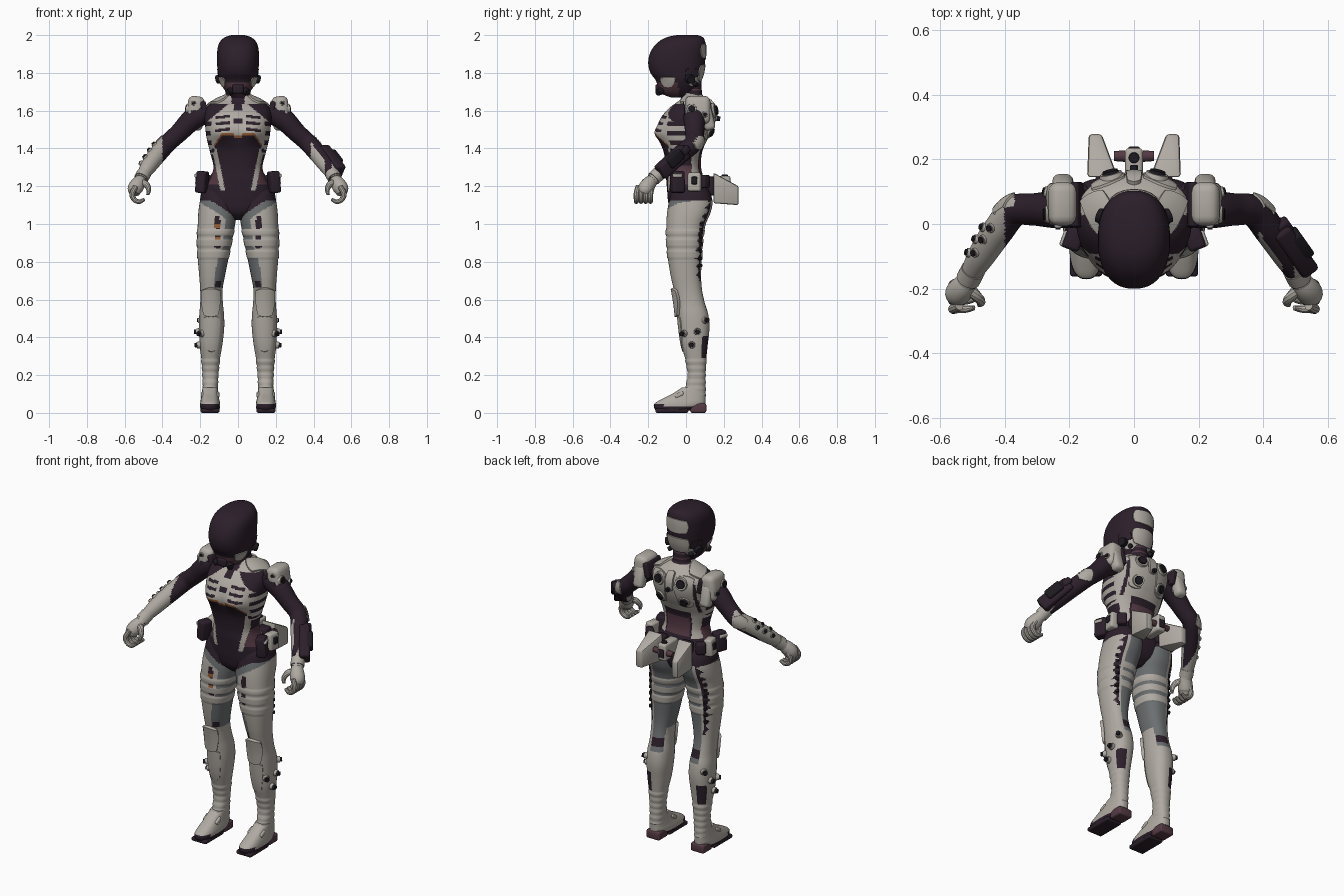
import bpy, bmesh, math
from mathutils import Vector as V, Matrix, Euler
from mathutils.bvhtree import BVHTree

if "Cube" in bpy.data.objects:
    bpy.data.objects.remove(bpy.data.objects["Cube"])

def material(name, r, g, b):
    m = bpy.data.materials.new(name)
    m.diffuse_color = (r, g, b, 1)
    m.use_nodes = True
    m.node_tree.nodes["Principled BSDF"].inputs["Base Color"].default_value = m.diffuse_color
    return m

LIGHT, DARK, GRAY, MAUVE, ORANGE, BLACK = range(6)
MATS = [material("bone_white", .43, .40, .36), material("dark_plum", .025, .014, .024),
        material("cool_gray", .15, .16, .165), material("mauve", .09, .042, .058),
        material("burnt_orange", .30, .11, .035), material("black", .012, .010, .014)]

def finish(name, bm, mat):
    """Colour by index or rule(centre, normal), mark sharp edges, link; returns a BVH tree."""
    bmesh.ops.recalc_face_normals(bm, faces=bm.faces[:])
    bm.normal_update()
    for f in bm.faces:
        f.smooth = True
        f.material_index = mat(f.calc_center_median(), f.normal) if callable(mat) else 0
    for e in bm.edges:
        if len(e.link_faces) == 2 and e.calc_face_angle(0) > .6:
            e.smooth = False
    me = bpy.data.meshes.new(name)
    bm.to_mesh(me)
    for m in (MATS if callable(mat) else [MATS[mat]]):
        me.materials.append(m)
    bpy.context.collection.objects.link(bpy.data.objects.new(name, me))
    tree = BVHTree.FromBMesh(bm)
    bm.free()
    return tree

def curve(tab, t):
    """Smooth interpolation of table rows keyed by their first column."""
    i = 0
    while i < len(tab) - 2 and t > tab[i + 1][0]:
        i += 1
    a, b = tab[i], tab[i + 1]
    p, n = tab[max(i - 1, 0)], tab[min(i + 2, len(tab) - 1)]
    h = b[0] - a[0]
    u = (t - a[0]) / h
    out = []
    for k in range(1, len(a)):
        ma, mb = (b[k] - p[k]) / (b[0] - p[0]) * h, (n[k] - a[k]) / (n[0] - a[0]) * h
        out.append((2*u**3 - 3*u*u + 1)*a[k] + (u**3 - 2*u*u + u)*ma + (3*u*u - 2*u**3)*b[k] + (u**3 - u*u)*mb)
    return out

def skin(name, rings, mat):
    bm = bmesh.new()
    vs = [[bm.verts.new(p) for p in r] for r in rings]
    n = len(vs[0])
    for a, b in zip(vs, vs[1:]):
        for i in range(n):
            bm.faces.new((a[i], a[(i + 1) % n], b[(i + 1) % n], b[i]))
    bm.faces.new(vs[0])
    bm.faces.new(vs[-1])
    return finish(name, bm, mat)

def loft(name, tab, mat, seg=64, rows=60, s=1, p=2.3, shape=None):
    """Stack of rounded slices; table rows are z, x min, x max, y front, y back."""
    rings = []
    for j in range(rows + 1):
        z = tab[0][0] + (tab[-1][0] - tab[0][0]) * j / rows
        x0, x1, y0, y1 = curve(tab, z)
        c, ring = V(((x0 + x1) / 2, (y0 + y1) / 2, z)), []
        for i in range(seg):
            co, si = math.cos(math.tau * i / seg), math.sin(math.tau * i / seg)
            v = c + V(((x1 - x0) / 2 * math.copysign(abs(co) ** (2 / p), co),
                       (y1 - y0) / 2 * math.copysign(abs(si) ** (2 / p), si), 0))
            if shape:
                v = shape(v, c)
            ring.append((v.x * s, v.y, v.z))
        rings.append(ring)
    return skin(name, rings, mat)

def tube(name, pts, mat, seg=12, rows=12, s=1):
    """Tube through points (x, y, z, radius)."""
    tab, rings, n = [(i, *q) for i, q in enumerate(pts)], [], len(pts) - 1
    for j in range(rows + 1):
        t = n * j / rows
        q = curve(tab, t)
        d = (V(curve(tab, min(t + .05, n))[:3]) - V(curve(tab, max(t - .05, 0))[:3])).normalized()
        u = d.cross(V((0, 1, 0))).normalized()
        w = d.cross(u)
        rings.append([[(a[0] * s), a[1], a[2]] for a in
                      (V(q[:3]) + q[3] * (u * math.cos(k) + w * math.sin(k))
                       for k in (math.tau * i / seg for i in range(seg)))])
    return skin(name, rings, mat)

def box(name, loc, size, mat, rot=(0, 0, 0), bevel=.012, s=1):
    bm = bmesh.new()
    bmesh.ops.create_cube(bm, size=1)
    bmesh.ops.scale(bm, vec=size, verts=bm.verts)
    bmesh.ops.bevel(bm, geom=bm.edges[:], offset=bevel, segments=3, profile=.5, affect='EDGES')
    bm.transform(Matrix.Translation(loc) @ Euler(rot).to_matrix().to_4x4())
    bmesh.ops.scale(bm, vec=(s, 1, 1), verts=bm.verts)
    return finish(name, bm, mat)

def disc(name, loc, axis, r, h, mat, r2=None):
    bm = bmesh.new()
    bmesh.ops.create_cone(bm, cap_ends=True, segments=20, radius1=r, radius2=r2 or r * .85, depth=h)
    bm.transform(Matrix.Translation(loc) @ V(axis).to_track_quat('Z', 'Y').to_matrix().to_4x4())
    return finish(name, bm, mat)

def hit(tree, o, d):
    p, n, _, _ = tree.ray_cast(V(o), V(d).normalized())
    if p is None:
        p, n, _, _ = tree.find_nearest(V(o))
    return p, n

def stud(name, tree, o, d, r=.013, h=.016, rim=True):
    p, n = hit(tree, o, d)
    if rim:
        disc(name + "_rim", p, n, r * 1.45, h, LIGHT)
    disc(name, p + n * h * .4, n, r, h, BLACK)

def plate(name, tree, o, d, w, h, thick, mat, taper=1):
    """Armour plate projected on to a surface."""
    d = V(d).normalized()
    u = d.cross(V((0, 0, 1))).normalized()
    up = u.cross(d)
    ts, bm, grid = [-1, -.94, -.7, -.4, -.1, .1, .4, .7, .94, 1], bmesh.new(), []
    for b in ts:
        row = []
        for a in ts:
            x, y = a * math.sqrt(1 - .28 * b * b), b * math.sqrt(1 - .28 * a * a)
            k = 1 + (taper - 1) * (1 - b) / 2
            p, n = hit(tree, V(o) + u * x * k * w / 2 + up * y * h / 2, d)
            row.append(bm.verts.new(p + n * (-.004 if 1 in (abs(a), abs(b)) else thick)))
        grid.append(row)
    for r, q in zip(grid, grid[1:]):
        for i in range(len(ts) - 1):
            bm.faces.new((r[i], r[i + 1], q[i + 1], q[i]))
    return finish(name, bm, mat)

sym = lambda tab: [(z, -w, w, f, b) for z, w, f, b in tab]

# Torso: dark suit with bone chest, rib strips and back shell
def torso_rule(c, n):
    a, y, z = abs(c.x), c.y, c.z
    if z > 1.68:
        return DARK
    if y > .03:
        if z > 1.41:
            return DARK if .125 < a < .14 and z < 1.6 else LIGHT
        if 1.26 < z < 1.37 and a < .075:
            return MAUVE
        return LIGHT if a > .085 and z > 1.25 else DARK
    edge = 1.475 - max(0, a - .085) * 1.5 - .012 * (a < .02)
    strip = .085 + .2 * (z - 1.2)
    if z < 1.6 and a < .125 and abs(z - edge) < .006:
        return ORANGE
    if z > edge:
        if z > 1.635:
            return LIGHT if a > .035 else DARK
        if a > .178 - (z - 1.53) * 1.2 or (a < .02 and (z > 1.6 or 1.53 < z < 1.56)):
            return DARK
        if a > .14 and y > -.10 and (z - 1.42) % .05 < .02:
            return DARK
        return DARK if .045 < a < .12 and 1.5 < z + a * .12 < 1.605 and (z + a * .12 - 1.5) % .035 < .015 else LIGHT
    if z > 1.37 and a > .125:
        return DARK if (z - 1.38) % .05 < .02 and -.09 < y < -.02 else LIGHT
    if 1.18 < z < 1.4 and abs(a - strip) < .013:
        return LIGHT
    return MAUVE if 1.21 < z < 1.31 and a > strip else DARK

def bust(v, c):
    if v.y < c.y:
        v.y -= .022 * math.exp(-((abs(v.x) - .08) / .05) ** 2 - ((v.z - 1.48) / .045) ** 2)
    return v

torso = loft("torso", sym([(1.02, .04, -.04, .05), (1.06, .13, -.08, .10), (1.12, .18, -.095, .125),
    (1.18, .178, -.10, .118), (1.24, .148, -.105, .095), (1.30, .13, -.106, .08), (1.38, .148, -.118, .085),
    (1.44, .163, -.14, .11), (1.48, .17, -.153, .13), (1.52, .174, -.15, .145), (1.57, .178, -.128, .155),
    (1.62, .165, -.082, .148), (1.655, .115, -.035, .12), (1.68, .06, -.02, .09), (1.70, .045, -.01, .08)]),
    torso_rule, 128, 150, shape=bust)
loft("neck", sym([(1.62, .06, -.04, .09), (1.68, .05, -.02, .085), (1.78, .052, -.04, .08)]),
     lambda c, n: MAUVE if c.z % .03 < .01 else DARK, 32, 20)

# Helmet: smooth dark dome with bone panels, breather and ear pods
def head_rule(c, n):
    if c.z > 1.775 + .1 * max(0, c.y + .02):
        return DARK
    return LIGHT if c.y > .02 and c.z > 1.73 else (MAUVE if c.z < 1.75 and c.y < -.04 else DARK)

head = loft("helmet", sym([(1.67, .03, -.08, .03), (1.69, .055, -.13, .04), (1.72, .078, -.148, .056),
    (1.76, .097, -.16, .078), (1.80, .106, -.188, .092), (1.85, .111, -.2, .1), (1.90, .111, -.192, .104),
    (1.94, .106, -.17, .104), (1.97, .092, -.138, .1), (1.99, .067, -.098, .088), (2.0, .035, -.05, .06)]),
    head_rule, 72, 80)
plate("helmet_rear_panel", head, (0, .5, 1.915), (0, -1, 0), .15, .085, .004, LIGHT)
plate("helmet_nape_panel", head, (0, .5, 1.80), (0, -1, 0), .16, .095, .005, LIGHT, .8)
box("breather", (0, -.135, 1.715), (.06, .055, .05), DARK)
for s in (1, -1):
    side = "left" if s > 0 else "right"
    disc(side + "_breather_filter", (s * .045, -.14, 1.70), (s * .6, -.7, -.3), .02, .03, BLACK)
    plate(side + "_cheek_plate", head, (s * .5, -.095, 1.752), (-s, 0, 0), .095, .055, .005, LIGHT, .5)
    plate(side + "_temple_panel", head, (s * .5, .03, 1.80), (-s, 0, 0), .07, .05, .006, DARK)
    stud(side + "_ear_pod", head, (s * .5, .02, 1.77), (-s, 0, 0), .026, .026, False)
    stud(side + "_jaw_knob", head, (s * .5, .045, 1.745), (-s, 0, 0), .014, .024, False)

# Leg colours: bone outer shell, gray inner suit, dark rear seam
STRAPS = ((.82, .86), (.88, .92), (.94, .97))
in_strap = lambda z: any(a < z < b for a, b in STRAPS)

def leg_rule(s):
    def rule(c, n):
        a, y, z, nx, ny = abs(c.x), c.y, c.z, n.x * s, n.y
        if z > .66:
            vee = 1.03 + .65 * a
            if (z > vee and y < .05) or z > 1.125:
                return DARK
            if ny > .35 and .4 < nx < .68 + .12 * math.sin(z * 140) and z > .7:
                return DARK
            if in_strap(z):
                return LIGHT
            if ny < -.5 and .095 < a < .122 and .87 < z < 1.04:
                return ORANGE if s < 0 and z % .07 < .02 else DARK
            if z > vee - .045 and y < .03:
                return GRAY
            if z < .70 and -.8 < nx < -.3 and ny < .1:
                return DARK
            return LIGHT if nx > .25 or (ny < -.3 and nx > (-.2 if z < .82 else -.4)) else GRAY
        if z > .53:
            if ny > .5 and nx < .3:
                return DARK if .56 < z < .61 else GRAY
            return LIGHT
        return DARK if ny > .45 and nx > .1 and .29 < z < .41 else LIGHT
    return rule

def leg_shape(v, c):
    k = 1.035 if in_strap(v.z) else 1
    if .09 < v.z < .28:
        k = 1 + .07 * abs(math.sin(v.z * math.pi / .036))
    return V((c.x + (v.x - c.x) * k, c.y + (v.y - c.y) * k, v.z))

LEG = [(.05, .108, .188, -.02, .104), (.12, .108, .186, -.005, .102), (.2, .105, .187, .01, .102),
       (.27, .098, .192, .0, .106), (.36, .083, .203, -.025, .115), (.45, .073, .206, -.038, .124),
       (.52, .074, .205, -.045, .118), (.58, .08, .2, -.052, .10), (.65, .082, .2, -.064, .085),
       (.72, .07, .205, -.08, .08), (.82, .05, .213, -.096, .084), (.92, .03, .216, -.104, .09),
       (1.0, .015, .213, -.104, .105), (1.06, .007, .21, -.1, .13), (1.12, .005, .202, -.09, .14),
       (1.18, .02, .188, -.07, .12), (1.22, .04, .15, -.03, .08)]
FOOT = [(.012, .1, .196, -.16, .03), (.03, .095, .2, -.17, .07), (.05, .095, .2, -.166, .1),
        (.075, .1, .196, -.125, .104), (.10, .104, .192, -.075, .104), (.135, .108, .188, -.02, .1)]
ARM = [(.16, .05, 1.60, .06), (.24, .045, 1.555, .058), (.31, .045, 1.485, .05), (.37, .04, 1.43, .048),
       (.42, -.02, 1.375, .048), (.47, -.095, 1.31, .043), (.505, -.155, 1.255, .033), (.515, -.178, 1.233, .034)]

def arm_rule(s):
    def rule(c, n):
        a = abs(c.x)
        if a < .37:
            return DARK
        if s < 0:
            return DARK if a < .40 and n.y < .2 or a < .46 and n.z < -.55 else LIGHT
        return LIGHT if a > .495 or (.385 < a < .46 and n.x < -.25 and n.y < .3) else DARK
    return rule

for s in (1, -1):
    side = "left" if s > 0 else "right"
    # Legs and boots
    leg = loft(side + "_leg", LEG, leg_rule(s), 72, 170, s, shape=leg_shape)
    plate(side + "_knee_pad", leg, (s * .143, -.5, .585), (0, 1, 0), .095, .16, .016, LIGHT, .8)
    plate(side + "_shin_guard", leg, (s * .14, -.5, .42), (0, 1, 0), .10, .20, .004, LIGHT, .65)
    loft(side + "_foot", FOOT, lambda c, n: DARK if c.y < -.115 and c.z < .05 or n.z < -.5 or c.z < .03
         else LIGHT, 48, 24, s, 2.6)
    box(side + "_sole", (.148, -.075, .012), (.1, .175, .024), DARK, bevel=.01, s=s)
    box(side + "_heel", (.147, .065, .025), (.088, .085, .05), MAUVE, bevel=.01, s=s)
    box(side + "_ankle_strap", (.147, -.035, .095), (.096, .05, .022), LIGHT, (.5, 0, 0), .008, s)
    for i, (y, z) in enumerate(((.10, .49), (-.01, .42), (.06, .43), (.03, .36))):
        stud(f"{side}_calf_stud_{i}", leg, (s * .5, y, z), (-s, 0, 0), .014, .03)
    for i in range(8):
        box(f"{side}_seam_clip_{i}", (.182, .076, .78 + i * .038), (.016, .018, .016), BLACK, (0, 0, .6), .004, s)
    # Arms and curled hands
    arm = tube(side + "_arm", ARM, arm_rule(s), 40, 90, s)
    plate(side + "_elbow_plate", arm, (s * .45, .4, 1.43), (-s * .15, -1, 0), .075, .075, .007, LIGHT)
    tube(side + "_cuff", [(.498, -.143, 1.267, .038), (.513, -.172, 1.24, .038)], LIGHT, 24, 2, s)
    tube(side + "_palm", [(.51, -.17, 1.24, .028), (.528, -.195, 1.215, .038), (.545, -.215, 1.185, .04),
                          (.55, -.225, 1.16, .028)], LIGHT, 20, 12, s)
    for i in range(4):
        y = -.188 - i * .025
        tube(f"{side}_finger_{i}", [(.54, y + .01, 1.20, .014), (.560, y, 1.16, .015), (.548, y, 1.128, .0135),
                                    (.52, y, 1.118, .012), (.495, y + .004, 1.132, .008)], LIGHT, 10, 12, s)
    tube(side + "_thumb", [(.515, -.195, 1.22, .019), (.488, -.222, 1.212, .017), (.473, -.24, 1.185, .014),
                           (.478, -.25, 1.155, .008)], LIGHT, 10, 10, s)
    # Shoulder armour
    pad = box(side + "_shoulder_pad", (.226, .062, 1.602), (.088, .135, .15), LIGHT, (0, -.12, 0), .03, s)
    box(side + "_shoulder_rear_guard", (.22, .115, 1.56), (.065, .06, .13), LIGHT, (.25, 0, 0), .022, s)
    plate(side + "_shoulder_yoke", torso, (s * .10, .03, 2), (s * .01, .02, -1), .09, .13, .01, LIGHT)
    box(side + "_shoulder_gap", (.178, .06, 1.605), (.03, .14, .09), DARK, (0, .2, 0), .01, s)
    box(side + "_shoulder_strip", (.226, -.003, 1.575), (.05, .014, .05), DARK, (0, -.12, 0), .005, s)
    stud(side + "_shoulder_stud_side", pad, (s * .6, .03, 1.61), (-s, 0, 0), .02, .012)
    stud(side + "_shoulder_stud_rear", pad, (s * .6, .1, 1.58), (-s, 0, 0), .012, .012)
    stud(side + "_shoulder_stud_front", pad, (s * .235, -.5, 1.64), (0, 1, 0), .009, .012)
    # Back ports
    stud(side + "_upper_port", torso, (s * .07, .6, 1.75), (0, -1, -.33), .028, .022)
    stud(side + "_lower_port", torso, (s * .075, .6, 1.49), (0, -1, 0), .026, .022)
    plate(side + "_shoulder_blade", torso, (s * .08, .6, 1.545), (0, -1, 0), .12, .20, .006, LIGHT, .7)
    # Belt pouches and rear thruster housings
    box(side + "_dark_pouch", (.19, -.045, 1.222), (.055, .07, .115), DARK, (0, -.08, .35), s=s)
    box(side + "_pouch_flap", (.2, -.05, 1.255), (.05, .05, .02), LIGHT, (0, -.08, .35), .006, s)
    box(side + "_light_pouch", (.192, .045, 1.222), (.05, .07, .10), LIGHT, (0, -.08, -.15), s=s)
    box(side + "_pouch_buckle", (.214, .045, 1.23), (.02, .03, .04), BLACK, (0, -.08, -.15), .005, s)
    box(side + "_hip_box", (.168, .10, 1.225), (.055, .04, .07), DARK, (0, 0, -.7), s=s)
    bm = bmesh.new()
    for y, x0, x1, z0, z1 in ((.145, .05, .145, 1.11, 1.272), (.278, .1, .14, 1.10, 1.20)):
        for x in (x0, x1):
            for z in (z0, z1):
                bm.verts.new((s * x, y, z))
    bmesh.ops.convex_hull(bm, input=bm.verts[:])
    bmesh.ops.dissolve_limit(bm, angle_limit=.05, verts=bm.verts[:], edges=bm.edges[:])
    bmesh.ops.bevel(bm, geom=bm.edges[:], offset=.01, segments=2, profile=.5, affect='EDGES')
    finish(side + "_thruster_housing", bm, LIGHT)
    box(side + "_thruster_mount", (.085, .12, 1.2), (.07, .06, .10), DARK, s=s)
    disc(side + "_belt_canister", (s * .045, .21, 1.2), (s, 0, 0), .018, .035, MAUVE)
    # Forearm gear: studs on the right, a dark wrist unit on the left
    if s < 0:
        for i, (x, y, z) in enumerate(((-.42, -.02, 1.375), (-.445, -.055, 1.345), (-.47, -.095, 1.31))):
            stud(f"forearm_stud_top_{i}", arm, (x - .1, y + .05, z + .2), (.45, -.25, -.9), .011, .014)
            stud(f"forearm_stud_side_{i}", arm, (x - .2, y + .1, z + .03), (.85, -.5, -.1), .011, .014)
    else:
        box("wrist_unit", (.492, -.073, 1.33), (.06, .20, .085), DARK, (.64, 0, .617), .014)
        box("wrist_unit_cap", (.513, -.06, 1.345), (.04, .10, .06), BLACK, (.64, 0, .617), .01)
        box("wrist_unit_panel", (.515, -.10, 1.32), (.045, .04, .05), MAUVE, (.64, 0, .617), .008)
        box("wrist_unit_fin", (.462, -.01, 1.39), (.05, .05, .04), DARK, (.64, 0, .617), .01)

# Spine and rear belt unit
plate("spine_plate", torso, (0, .6, 1.60), (0, -1, 0), .05, .11, .012, LIGHT)
stud("spine_port", torso, (0, .6, 1.56), (0, -1, 0), .014, .03, False)
box("rear_belt_unit", (0, .17, 1.205), (.055, .13, .10), LIGHT)
disc("rear_belt_port", (0, .205, 1.255), (0, 0, 1), .018, .014, BLACK)
box("rear_belt_face", (0, .233, 1.20), (.035, .012, .05), DARK, bevel=.004)
